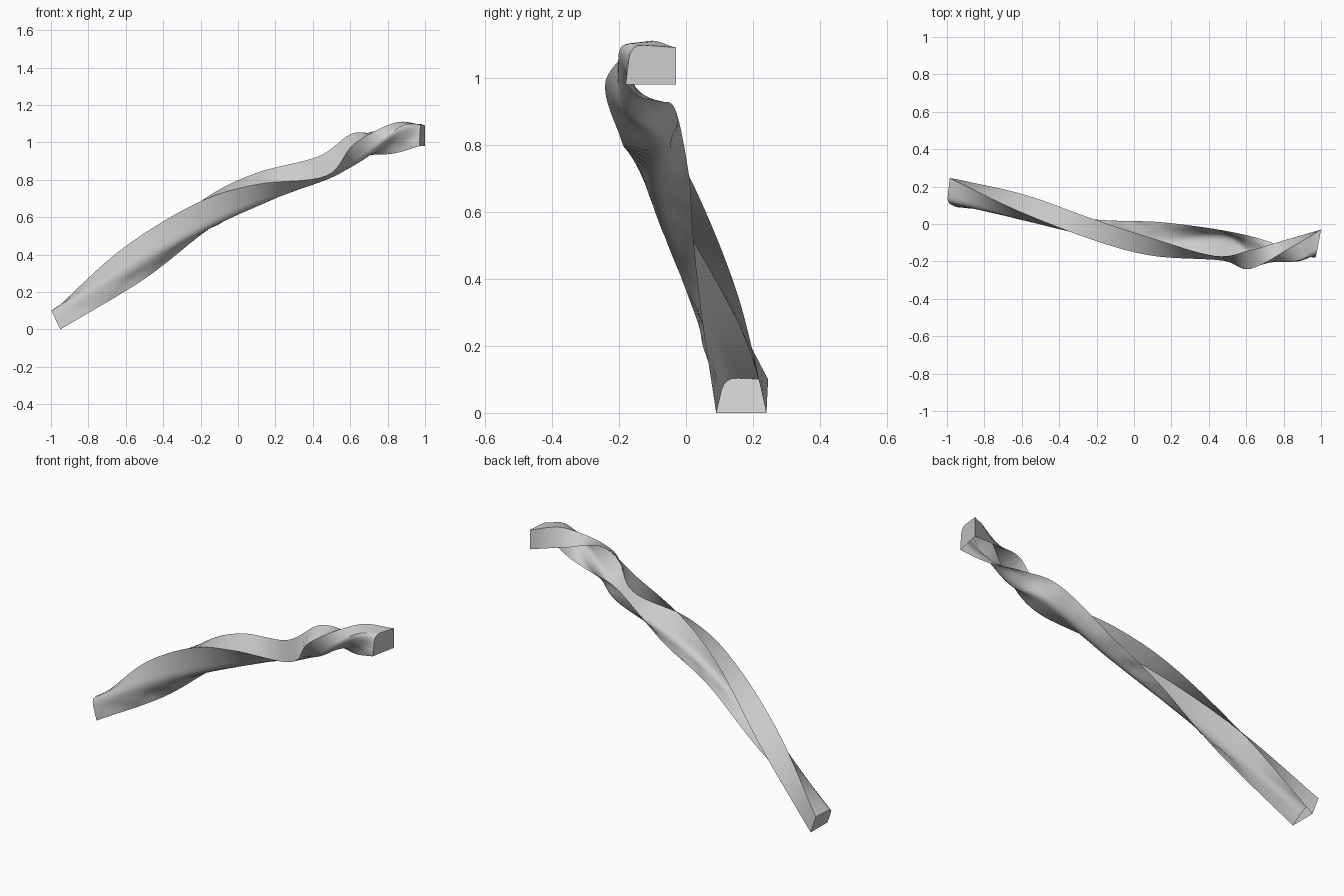
import bpy, bmesh, math
from mathutils import Vector, noise

STEPS = 8        # rings between two stations
CORNER = 5       # points round the soft edge
WALL = 4         # points across the rough wall

cube = bpy.data.objects.get("Cube")
if cube:
    bpy.data.objects.remove(cube, do_unlink=True)

stone = bpy.data.materials.new("plain_grey")
stone.use_nodes = True
grey = (0.6, 0.6, 0.6, 1)
stone.diffuse_color = grey
stone.node_tree.nodes["Principled BSDF"].inputs["Base Color"].default_value = grey

# Four edge rails of the twisting channel, each with the same number of stations
open_front = [(-.95, .09, 0), (-.5, .05, .27), (-.15, .02, .54), (.14, .01, .70),
              (.45, -.03, .90), (.66, -.075, .93), (.83, -.135, .94), (.97, -.18, .98)]
open_back = [(-.95, .24, 0), (-.58, .155, .35), (-.22, .027, .67), (.08, -.07, .83),
             (.43, -.17, .925), (.62, -.14, 1.05), (.81, -.085, 1.02), (1, -.03, .98)]
sharp_edge = [(-.985, .245, .10), (-.62, .07, .43), (-.22, -.085, .675), (.1, -.17, .775),
              (.47, -.195, .82), (.62, -.24, .99), (.84, -.125, 1.105), (1, -.03, 1.09)]
soft_edge = [(-1, .115, .105), (-.55, 0, .35), (-.15, -.08, .54), (.14, -.10, .665),
             (.49, -.06, .80), (.66, -.18, .89), (.87, -.215, 1.08), (.975, -.165, 1.10)]


def smooth_rail(points):
    """Catmull-Rom curve through the stations."""
    p = [Vector(c) for c in points]
    p = [2 * p[0] - p[1]] + p + [2 * p[-1] - p[-2]]
    out = []
    for i in range(1, len(p) - 2):
        a, b, c, d = p[i - 1:i + 3]
        for k in range(STEPS):
            t = k / STEPS
            out.append(b + t * ((c - a) / 2 + t * (
                (2 * a - 5 * b + 4 * c - d) / 2 + t * (3 * b - a - 3 * c + d) / 2)))
    return out + [p[-2]]


def cross_section(front, back, sharp, soft, rough):
    """Back corner, sharp corner, rounded corner, rough wall, front corner."""
    pts = [back, sharp]
    start, end = soft.lerp(sharp, .3), soft.lerp(front, .35)
    for k in range(CORNER):
        t = k / (CORNER - 1)
        pts.append(start.lerp(soft, t).lerp(soft.lerp(end, t), t))
    inward = (back - front).normalized()
    for k in range(1, WALL):
        q = end.lerp(front, k / WALL)
        pts.append(q + inward * rough * noise.noise(q * 14))
    return pts + [front]


rails = [smooth_rail(r) for r in (open_front, open_back, sharp_edge, soft_edge)]
count = len(rails[0])
bm = bmesh.new()
rings = []
for i, corners in enumerate(zip(*rails)):
    rough = 0 if i in (0, count - 1) else 0.012
    rings.append([bm.verts.new(c) for c in cross_section(*corners, rough)])

# Three walls, leaving the fourth side open
for a, b in zip(rings, rings[1:]):
    for j in range(len(a) - 1):
        bm.faces.new((a[j], a[j + 1], b[j + 1], b[j]))

# End caps
bm.faces.new(rings[0][::-1])
bm.faces.new(rings[-1])

mesh = bpy.data.meshes.new("twisted_beam")
bm.to_mesh(mesh)
bm.free()
mesh.materials.append(stone)
beam = bpy.data.objects.new("twisted_beam", mesh)
bpy.context.collection.objects.link(beam)
bpy.ops.object.select_all(action='DESELECT')
beam.select_set(True)
bpy.context.view_layer.objects.active = beam
bpy.ops.object.shade_smooth_by_angle(angle=math.radians(35))
